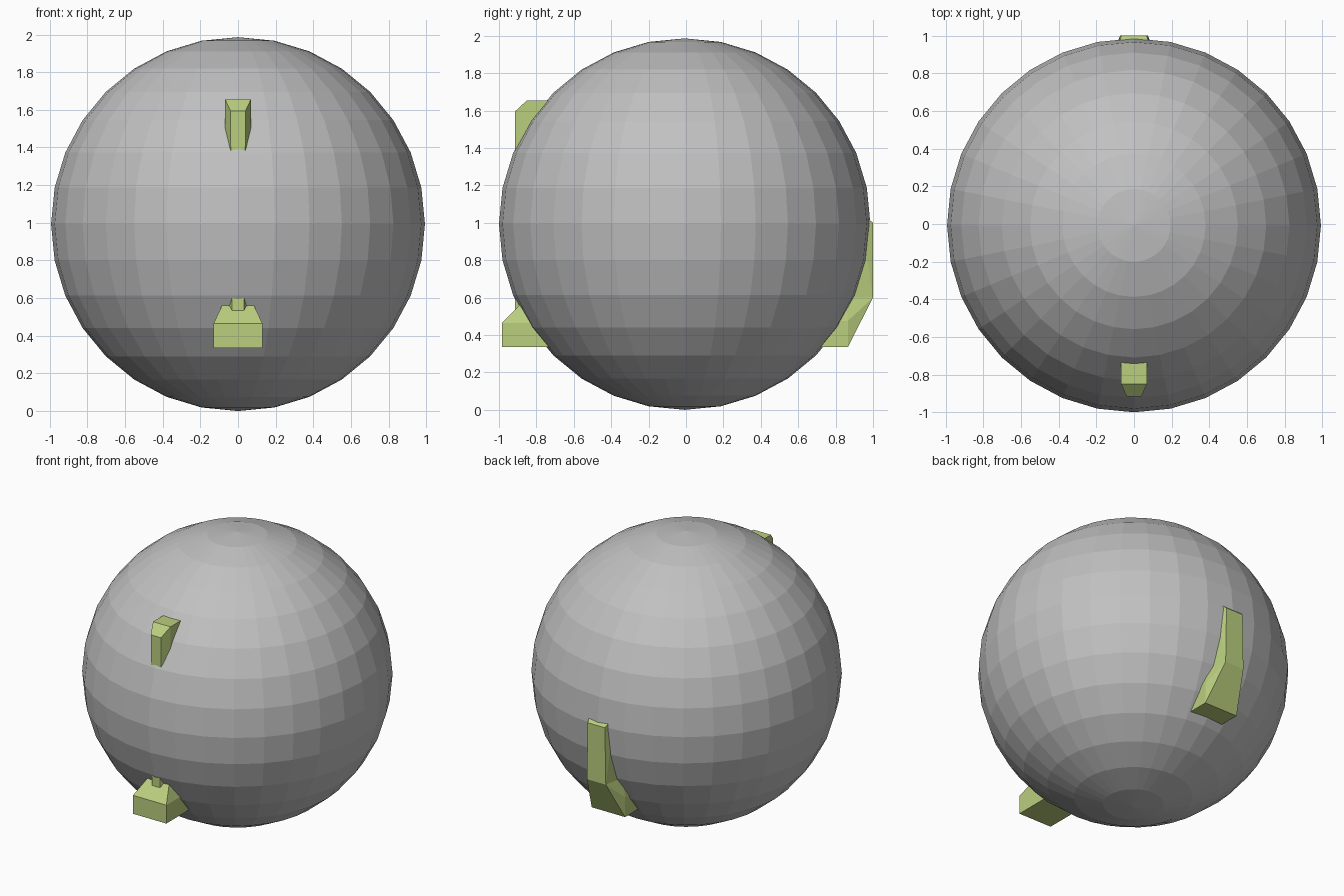
import bpy, bmesh

if "Cube" in bpy.data.objects:
    bpy.data.objects.remove(bpy.data.objects["Cube"])

def material(name, rgb):
    m = bpy.data.materials.new(name)
    m.diffuse_color = (*rgb, 1)
    m.use_nodes = True
    m.node_tree.nodes["Principled BSDF"].inputs["Base Color"].default_value = m.diffuse_color
    return m

grey = material("grey", (0.53, 0.53, 0.53))
green = material("pale_green", (0.49, 0.62, 0.21))

def finish(bm, name, mat):
    bmesh.ops.recalc_face_normals(bm, faces=bm.faces)
    mesh = bpy.data.meshes.new(name)
    bm.to_mesh(mesh)
    bm.free()
    mesh.materials.append(mat)
    ob = bpy.data.objects.new(name, mesh)
    bpy.context.collection.objects.link(ob)
    return ob

def solid(name, half):
    """Convex solid from the corners of its right half, mirrored in x."""
    bm = bmesh.new()
    for x, y, z in half:
        for s in (1, -1):
            bm.verts.new((s * x, y, z))
    res = bmesh.ops.convex_hull(bm, input=bm.verts[:])
    junk = {g for g in res["geom_interior"] if isinstance(g, bmesh.types.BMVert)}
    if junk:
        bmesh.ops.delete(bm, geom=list(junk), context='VERTS')
    bmesh.ops.dissolve_limit(bm, angle_limit=0.02, verts=bm.verts[:], edges=bm.edges[:])
    return finish(bm, name, green)

# Faceted globe
R = 0.993
bm = bmesh.new()
bmesh.ops.create_uvsphere(bm, u_segments=32, v_segments=16, radius=R)
bmesh.ops.translate(bm, verts=bm.verts[:], vec=(0, R - 1, R))
finish(bm, "globe", grey)

# Front column, mostly inside the globe, with chamfered top
solid("front_column", [
    (0.031, -0.915, 0.45), (0.040, -0.915, 1.595),
    (0.066, -0.85, 0.45), (0.068, -0.85, 1.655),
    (0.066, -0.65, 0.45), (0.068, -0.65, 1.655)])

# Front foot with tapered top
solid("front_foot", [
    (0.13, -0.985, 0.335), (0.13, -0.985, 0.465),
    (0.066, -0.85, 0.60), (0.066, -0.70, 0.60),
    (0.13, -0.65, 0.335), (0.13, -0.65, 0.465)])

# Back strip standing out of the globe
solid("back_strip", [
    (0.067, 1.0, 1.0), (0.074, 1.0, 0.60),
    (0.09, 0.93, 1.06), (0.10, 0.85, 0.60)])

# Back foot flaring down from the strip
solid("back_foot", [
    (0.074, 1.0, 0.60), (0.10, 0.85, 0.60),
    (0.13, 0.865, 0.475), (0.13, 0.865, 0.335),
    (0.13, 0.60, 0.475), (0.13, 0.60, 0.335)])
